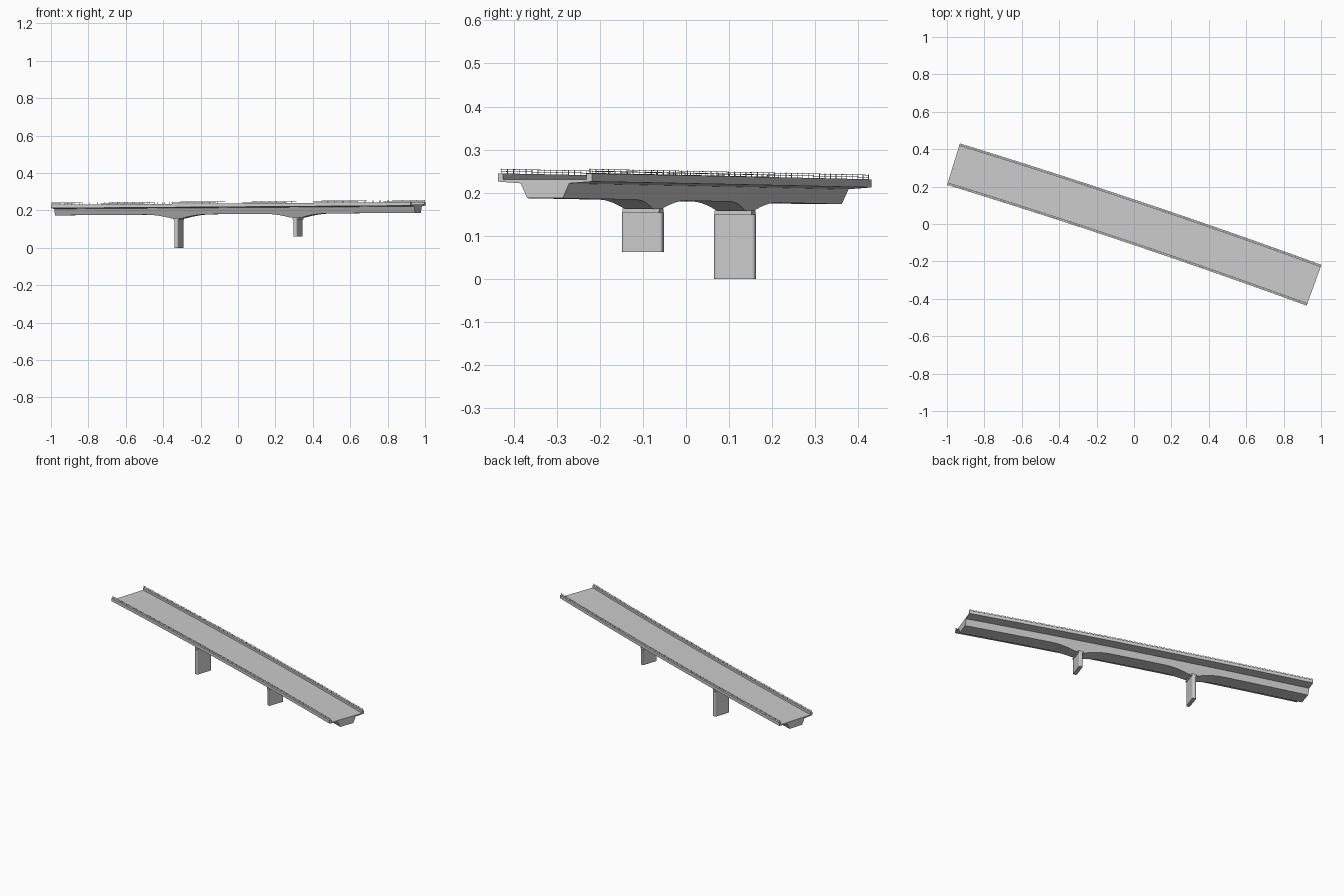
import bpy, bmesh, math
from mathutils import Vector, Matrix

if "Cube" in bpy.data.objects:
    bpy.data.objects.remove(bpy.data.objects["Cube"])

HALF = 1.0166          # half length of the bridge along its chord
PIER_S = 0.336         # pier stations along the chord
ANGLE = math.atan(-0.3357)
D = Vector((math.cos(ANGLE), math.sin(ANGLE), 0))
N = Vector((-D.y, D.x, 0))


def frame(s):
    """Point, forward and sideways directions on the gently curved centreline."""
    t = s / HALF
    p = D * s + N * (0.013 * (1 - t * t) - 0.004) + Vector((0, 0, 0.0068 * t))
    fwd = (D - N * (0.026 * t / HALF)).normalized()
    return p, fwd, Vector((-fwd.y, fwd.x, 0))


def make(name, bm):
    bmesh.ops.recalc_face_normals(bm, faces=bm.faces)
    me = bpy.data.meshes.new(name)
    bm.to_mesh(me)
    bm.free()
    ob = bpy.data.objects.new(name, me)
    bpy.context.collection.objects.link(ob)
    return ob


def sweep(name, section, stations):
    """Sweep a closed (side, height) section along the centreline."""
    bm = bmesh.new()
    rings = []
    for s in stations:
        p, f, n = frame(s)
        rings.append([bm.verts.new(p + n * a + Vector((0, 0, z))) for a, z in section(s)])
    k = len(rings[0])
    for r0, r1 in zip(rings, rings[1:]):
        for i in range(k):
            j = (i + 1) % k
            bm.faces.new((r0[i], r0[j], r1[j], r1[i]))
    bm.faces.new(rings[0])
    bm.faces.new(rings[-1])
    return make(name, bm)


def box(bm, s, side, z0, z1, length, width):
    """Box standing across the centreline; z is absolute."""
    p, f, n = frame(s)
    c = p + n * side
    m = Matrix.Translation((c.x, c.y, (z0 + z1) / 2)) @ Matrix.Rotation(math.atan2(f.y, f.x), 4, 'Z')
    return bmesh.ops.create_cube(bm, size=1, matrix=m @ Matrix.Diagonal((length, width, z1 - z0, 1)))


def soffit(s):
    d = max(abs(abs(s) - PIER_S) - 0.03, 0)
    u = max(1 - d / 0.15, 0)
    return 0.1805 - 0.021 * u * u


def girder_section(s):
    z = soffit(s)
    w = 0.060 - 0.47 * (0.215 - z)
    right = [(w, z), (0.060, 0.215), (0.116, 0.2192), (0.116, 0.238), (0.103, 0.238), (0.103, 0.2245)]
    return right + [(-a, h) for a, h in reversed(right)]


# Haunched box girder with deck and parapets, finer stations at the piers
stations = {-HALF + 2 * HALF * i / 24 for i in range(25)}
for c in (-PIER_S, PIER_S):
    stations = {s for s in stations if abs(s - c) > 0.19}
    for side in (-1, 1):
        stations |= {c + side * (0.03 + 0.15 * i / 10) for i in range(11)}
stations = sorted(stations)
sweep("girder_deck", girder_section, stations)

# Piers with rounded corners, and a bearing block on each
for label, s, base in (("left", -PIER_S, 0.0), ("right", PIER_S, 0.062)):
    dz = frame(s)[0].z
    top = 0.1515 + dz
    bm = bmesh.new()
    box(bm, s, 0, base, top, 0.022, 0.099)
    edges = [e for e in bm.edges if abs(e.verts[0].co.z - e.verts[1].co.z) > 0.01]
    bmesh.ops.bevel(bm, geom=edges, offset=0.007, segments=4, profile=0.5, affect='EDGES')
    make(label + "_pier", bm)
    bm = bmesh.new()
    box(bm, s, 0, top - 0.001, 0.161 + dz, 0.03, 0.09)
    make(label + "_bearing_block", bm)

# Railings: two thin rails and evenly spaced posts on each parapet
for label, side in (("back", 0.1095), ("front", -0.1095)):
    for part, z in (("mid_rail", 0.2428), ("top_rail", 0.2478)):
        h = 0.0006
        sec = [(side - h, z - h), (side + h, z - h), (side + h, z + h), (side - h, z + h)]
        sweep(label + "_" + part, lambda s, sec=sec: sec,
              [-HALF + 2 * HALF * i / 24 for i in range(25)])
    bm = bmesh.new()
    count = 48
    for i in range(count + 1):
        s = (HALF - 0.004) * (2 * i / count - 1)
        dz = frame(s)[0].z
        box(bm, s, side, 0.237 + dz, 0.249 + dz, 0.0014, 0.0014)
    make(label + "_railing_posts", bm)
